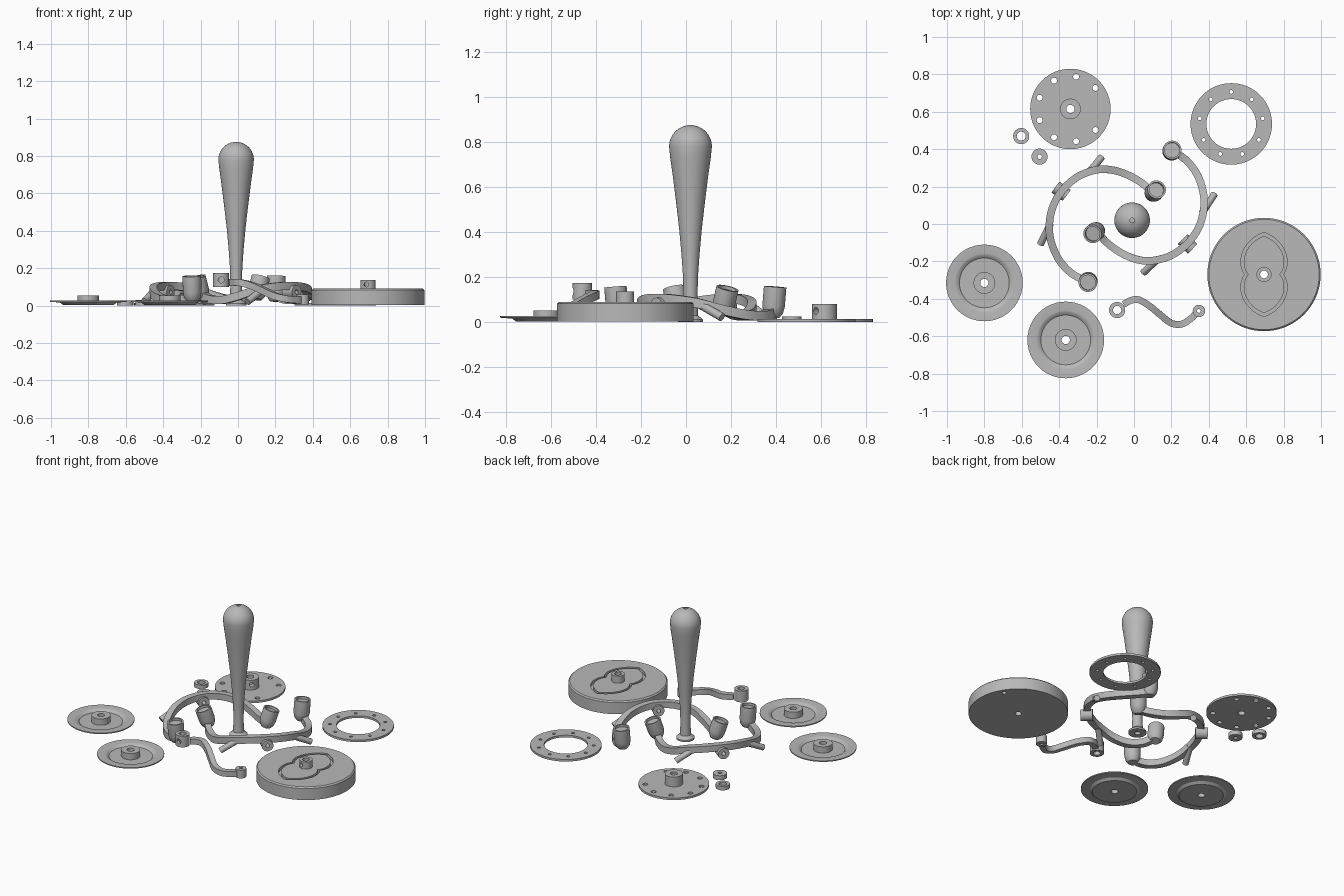
import bpy, bmesh, math
from mathutils import Vector, Matrix

old = bpy.data.objects.get("Cube")
if old:
    bpy.data.objects.remove(old)

grey = bpy.data.materials.new("cast grey")
grey.use_nodes = True
COLOR = (0.48, 0.48, 0.48, 1)
grey.diffuse_color = COLOR
grey.node_tree.nodes["Principled BSDF"].inputs["Base Color"].default_value = COLOR

SEG = 48
Z = Vector((0, 0, 1))


def skin(name, rings, loop):
    """Join equal rings of points into a closed surface."""
    bm = bmesh.new()
    rows = [[bm.verts.new(p) for p in ring] for ring in rings]
    n = len(rows[0])
    for i in range(len(rows) if loop else len(rows) - 1):
        a, b = rows[i], rows[(i + 1) % len(rows)]
        for j in range(n):
            k = (j + 1) % n
            bm.faces.new((a[j], a[k], b[k], b[j]))
    if not loop:
        bm.faces.new(rows[0])
        bm.faces.new(rows[-1])
    bmesh.ops.remove_doubles(bm, verts=bm.verts, dist=1e-5)
    bmesh.ops.recalc_face_normals(bm, faces=bm.faces)
    me = bpy.data.meshes.new(name)
    bm.to_mesh(me)
    bm.free()
    ob = bpy.data.objects.new(name, me)
    me.materials.append(grey)
    bpy.context.collection.objects.link(ob)
    return ob


def lathe(name, profile, at=(0, 0, 0), axis=Z, seg=SEG):
    """Spin a closed (radius, height) profile about an axis."""
    m = Matrix.Translation(at) @ Z.rotation_difference(Vector(axis)).to_matrix().to_4x4()
    turns = [math.tau * i / seg for i in range(seg)]
    return skin(name, [[m @ Vector((r * math.cos(t), r * math.sin(t), z)) for r, z in profile]
                       for t in turns], True)


def rod(name, a, b, r, seg=24):
    a, b = Vector(a), Vector(b)
    h = (b - a).length
    return lathe(name, [(0, 0), (r, 0), (r, h), (0, h)], a, b - a, seg)


def tube(name, at, r, hole, z0, z1):
    return lathe(name, [(hole, z0), (r, z0), (r, z1), (hole, z1)], (*at, 0))


def spline(points, steps=8):
    """Smooth path through the given points."""
    p = [Vector(q) for q in points]
    p = [2 * p[0] - p[1]] + p + [2 * p[-1] - p[-2]]
    out = []
    for a, b, c, d in zip(p, p[1:], p[2:], p[3:]):
        for i in range(steps):
            t = i / steps
            out.append(b + (c - a) * t / 2 + (2 * a - 5 * b + 4 * c - d) * t * t / 2
                       + (3 * b - a - 3 * c + d) * t ** 3 / 2)
    return out + [p[-2]]


def strap(name, points, width, thick):
    """Sweep a rectangle along a smooth path."""
    path = spline(points)
    rings = []
    for i, p in enumerate(path):
        t = (path[min(i + 1, len(path) - 1)] - path[max(i - 1, 0)]).normalized()
        side = t.cross(Z).normalized()
        up = side.cross(t)
        rings.append([p + side * width / 2 * s + up * thick / 2 * u
                      for s, u in ((-1, -1), (1, -1), (1, 1), (-1, 1))])
    return skin(name, rings, False)


def cut(ob, cutters):
    for c in cutters:
        mod = ob.modifiers.new("cut", 'BOOLEAN')
        mod.operation, mod.solver, mod.object = 'DIFFERENCE', 'EXACT', c
        bpy.context.view_layer.objects.active = ob
        bpy.ops.object.modifier_apply(modifier=mod.name)
        bpy.data.objects.remove(c)


def bolt_holes(ob, at, radius, r, angles):
    cut(ob, [rod("hole", (at[0] + radius * math.cos(a), at[1] + radius * math.sin(a), -0.1),
                 (at[0] + radius * math.cos(a), at[1] + radius * math.sin(a), 0.1), r, 16)
             for a in map(math.radians, angles)])


# Tall handle with a domed end and a small foot
BALL, BALL_Z = 0.095, 0.78
dome = [(BALL * math.cos(math.radians(a)), BALL_Z + BALL * math.sin(math.radians(a)))
        for a in range(0, 82, 9)]
stem = [(0.055, 0), (0.055, 0.012), (0.034, 0.03), (0.031, 0.1), (0.033, 0.2), (0.04, 0.3),
        (0.051, 0.42), (0.065, 0.54), (0.08, 0.66), (0.09, 0.73)]
lathe("handle", [(0, 0.02), (0.018, 0.02), (0.018, 0)] + stem + dome
      + [(0.012, 0.875), (0.012, 0.84), (0, 0.84)], (-0.01, 0.02, 0))

# Drilled plate with hub
at = (-0.34, 0.615)
plate = lathe("drilled_plate", [(0.022, 0), (0.215, 0), (0.215, 0.014), (0.055, 0.014),
                                (0.055, 0.08), (0.022, 0.08)], (*at, 0))
bolt_holes(plate, at, 0.175, 0.016, range(40, 340, 40))
cut(plate, [rod("screw_hole", (*at, 0.05), (at[0] + 0.1, at[1] - 0.1, 0.05), 0.015)])

# Drilled flat ring
at = (0.52, 0.535)
ring = tube("drilled_ring", at, 0.218, 0.133, 0, 0.014)
bolt_holes(ring, at, 0.171, 0.01, range(10, 360, 40))

# Small spacers
tube("wide_spacer", (-0.603, 0.47), 0.043, 0.024, 0, 0.026)
tube("narrow_spacer", (-0.505, 0.36), 0.043, 0.012, 0, 0.03)

# Two dished flanges
for name, at in (("left_dish", (-0.8, -0.315)), ("front_dish", (-0.365, -0.62))):
    lathe(name, [(0.022, 0.003), (0.135, 0.003), (0.152, 0.016), (0.205, 0.02), (0.205, 0.027),
                 (0.158, 0.026), (0.148, 0.024), (0.133, 0.011), (0.058, 0.011),
                 (0.058, 0.053), (0.022, 0.053)], (*at, 0))

# Heavy wheel with a heart shaped cam groove
at = (0.695, -0.27)
wheel = lathe("cam_wheel", [(0.021, 0.004), (0.303, 0.004), (0.303, 0.082), (0.295, 0.09),
                            (0.04, 0.09), (0.04, 0.137), (0.021, 0.137)], (*at, 0), seg=72)
groove = []
for i in range(72):
    t = math.tau * i / 72
    lift = abs(math.asin(math.sin(t))) / (math.pi / 2)
    r = 0.102 + 0.123 * lift
    groove.append([Vector((at[0] + (r + d) * math.cos(t), at[1] + (r + d) * math.sin(t), z))
                   for d, z in ((-0.018, 0.07), (0, 0.07), (0, 0.12), (-0.018, 0.12))])
cut(wheel, [skin("groove", groove, True),
            rod("screw_hole", (0.69, -0.27, 0.113), (0.68, -0.37, 0.113), 0.013),
            rod("peg_hole", (0.925, -0.13, -0.02), (0.925, -0.13, 0.05), 0.014)])

# S shaped lever with a hub at each end
strap("lever_bar", [(-0.055, -0.43, 0.123), (-0.02, -0.41, 0.124), (0.025, -0.405, 0.12),
                    (0.085, -0.44, 0.103), (0.14, -0.485, 0.078), (0.2, -0.53, 0.05),
                    (0.255, -0.535, 0.035), (0.305, -0.505, 0.03), (0.33, -0.48, 0.03)],
      0.036, 0.036)
hub = tube("lever_high_hub", (-0.09, -0.46), 0.043, 0.022, 0.1, 0.175)
cut(hub, [rod("screw_hole", (-0.09, -0.46, 0.137), (-0.09, -0.56, 0.137), 0.016)])
tube("lever_low_hub", (0.347, -0.465), 0.033, 0.01, 0.005, 0.06)

# Pair of curved arms with sockets, pins and a pivot boss
PIVOT = Vector((-0.043, 0.055, 0))
for side, turn in (("right", 0), ("left", 187)):
    spin = (Matrix.Translation(PIVOT) @ Matrix.Rotation(math.radians(turn), 4, 'Z')
            @ Matrix.Translation(-PIVOT))
    parts = [strap(side + "_arm_bar",
                   [(-0.195, -0.04, 0.06), (-0.15, -0.095, 0.035), (-0.08, -0.148, 0.03),
                    (0.0, -0.185, 0.05), (0.085, -0.197, 0.08), (0.19, -0.172, 0.1),
                    (0.28, -0.11, 0.105), (0.34, -0.03, 0.098), (0.37, 0.06, 0.083),
                    (0.373, 0.15, 0.058), (0.345, 0.25, 0.035), (0.295, 0.325, 0.028),
                    (0.24, 0.37, 0.036), (0.2, 0.39, 0.06)], 0.04, 0.042)]
    for label, foot, lean, h in (("inner", (-0.193, -0.03, 0.035), (-0.25, -0.2, 1), 0.122),
                                 ("outer", (0.2, 0.385, 0.022), (0.03, 0.08, 1), 0.136)):
        parts.append(lathe(side + "_" + label + "_socket",
                           [(0, 0), (0.03, 0), (0.044, 0.02), (0.05, 0.05), (0.05, h),
                            (0.04, h), (0.04, h - 0.015), (0, h - 0.015)], foot, lean, 32))
    parts.append(rod(side + "_front_pin", (0.05, -0.26, 0.02), (0.125, -0.19, 0.08), 0.019))
    parts.append(rod(side + "_back_pin", (0.43, 0.16, 0.022), (0.365, 0.06, 0.08), 0.019))
    parts.append(lathe(side + "_pivot_boss", [(0.012, -0.035), (0.036, -0.035),
                                              (0.036, 0.04), (0.012, 0.04)],
                       (0.285, -0.105, 0.073), (0.72, -0.69, 0), 32))
    for ob in parts:
        ob.data.transform(spin)

# Smooth the round surfaces, keep the edges crisp
bpy.ops.object.select_all(action='DESELECT')
for ob in bpy.context.scene.objects:
    if ob.type == 'MESH' and grey.name in ob.data.materials:
        ob.select_set(True)
        bpy.context.view_layer.objects.active = ob
bpy.ops.object.shade_smooth_by_angle(angle=math.radians(32))
